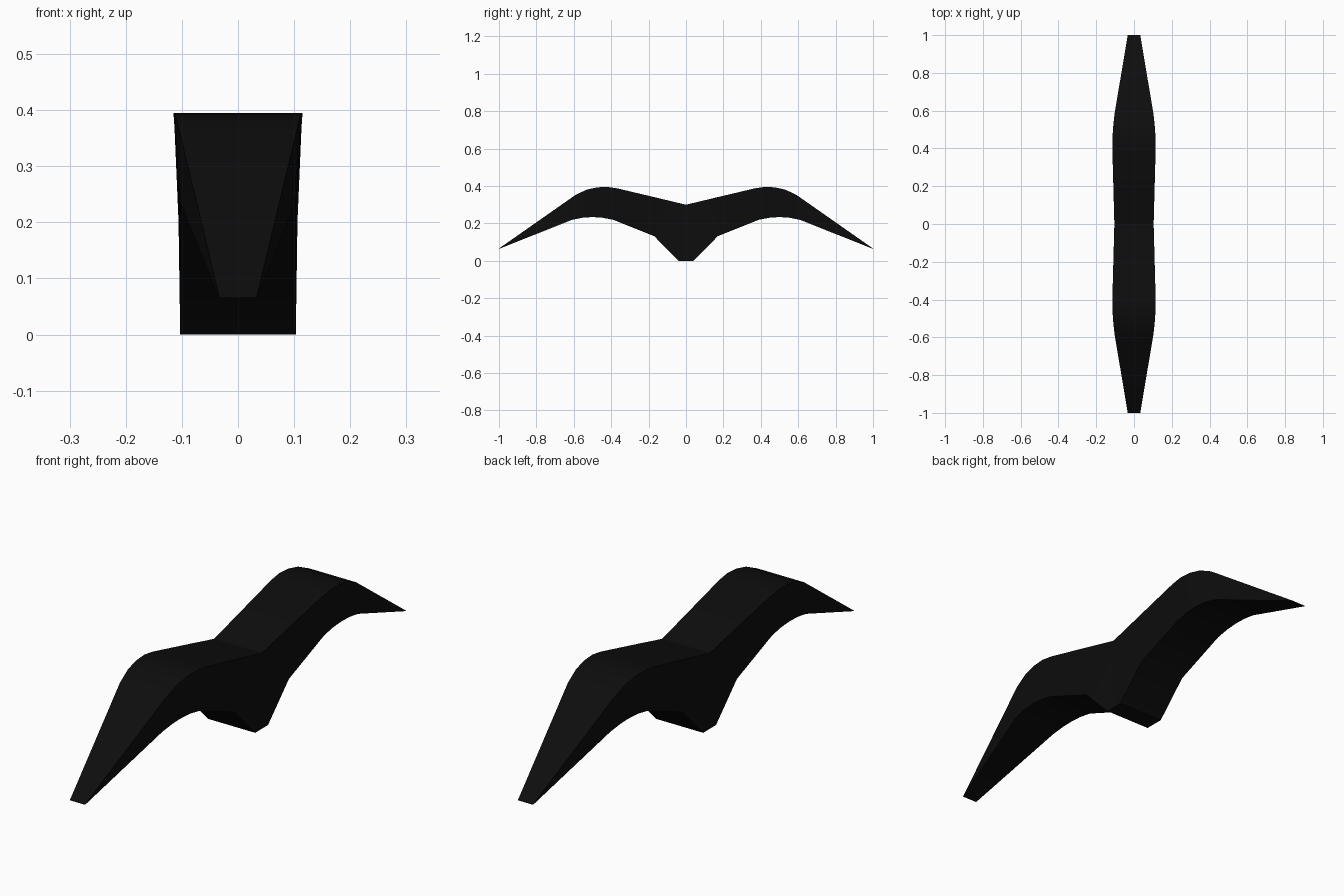
import bpy, bmesh, math

if "Cube" in bpy.data.objects:
    bpy.data.objects.remove(bpy.data.objects["Cube"])

black = bpy.data.materials.new("black")
black.diffuse_color = (0.004, 0.004, 0.004, 1)
black.use_nodes = True
black.node_tree.nodes["Principled BSDF"].inputs["Base Color"].default_value = black.diffuse_color

# Half outline stations: (upper y, z, half width), (lower y, z, half width)
stations = [
    ((0.00, 0.300, 0.104), (0.04, 0.000, 0.103)),
    ((0.15, 0.336, 0.108), (0.17, 0.132, 0.103)),
    ((0.37, 0.388, 0.114), (0.39, 0.220, 0.103)),
    ((0.42, 0.395, 0.115), (0.45, 0.231, 0.103)),
    ((0.475, 0.393, 0.113), (0.50, 0.234, 0.103)),
    ((0.53, 0.381, 0.109), (0.55, 0.231, 0.101)),
    ((0.59, 0.353, 0.102), (0.61, 0.219, 0.096)),
    ((1.00, 0.066, 0.033), (1.00, 0.064, 0.033)),
]


def ring(bm, top, low, side):
    (yt, zt, wt), (yb, zb, wb) = top, low
    return [bm.verts.new(c) for c in (
        (-wt, side * yt, zt), (wt, side * yt, zt),
        (wb, side * yb, zb), (-wb, side * yb, zb))]


# Gull-wing body: loft the cross sections from one tip to the other
bm = bmesh.new()
rings = [ring(bm, t, b, -1) for t, b in reversed(stations)]
rings += [ring(bm, t, b, 1) for t, b in stations]
for a, b in zip(rings, rings[1:]):
    for i in range(4):
        j = (i + 1) % 4
        bm.faces.new((a[i], a[j], b[j], b[i]))
bm.faces.new(rings[0])
bm.faces.new(rings[-1])
bmesh.ops.remove_doubles(bm, verts=bm.verts, dist=0.0001)
bmesh.ops.recalc_face_normals(bm, faces=bm.faces)

mesh = bpy.data.meshes.new("wing_handle")
bm.to_mesh(mesh)
bm.free()
mesh.materials.append(black)
wing = bpy.data.objects.new("wing_handle", mesh)
bpy.context.collection.objects.link(wing)

# Smooth the rounded shoulders, keep the outline edges sharp
bpy.context.view_layer.objects.active = wing
wing.select_set(True)
bpy.ops.object.shade_smooth_by_angle(angle=math.radians(25))
